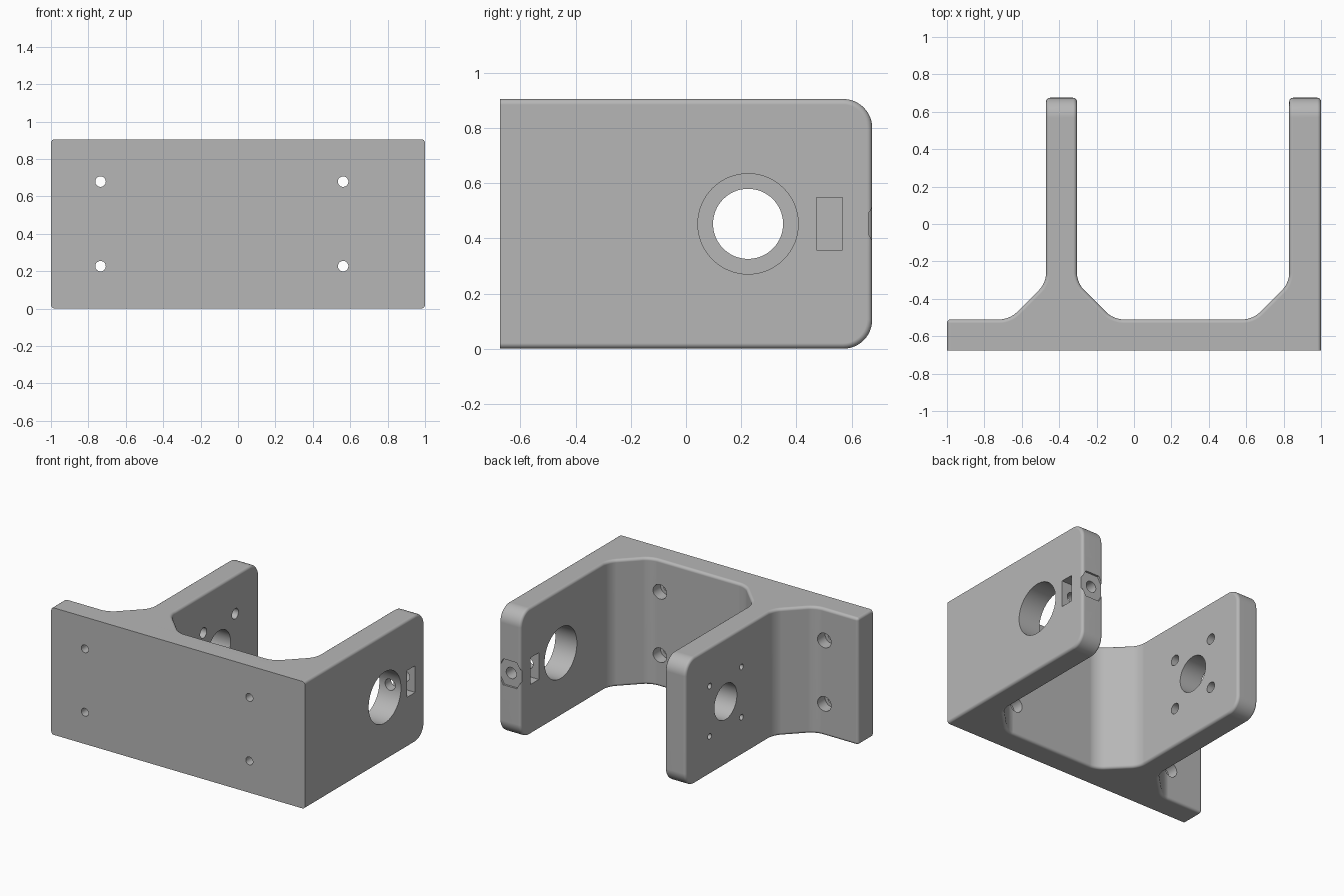
import bpy, bmesh, math
from mathutils import Matrix

if "Cube" in bpy.data.objects:
    bpy.data.objects.remove(bpy.data.objects["Cube"])

H, FRONT, BACK = 0.905, -0.675, 0.675
MID = 0.4525          # height of the bore axis
BORE_Y = 0.225

grey = bpy.data.materials.new("plain grey")
grey.diffuse_color = (0.47, 0.47, 0.47, 1)
grey.use_nodes = True
grey.node_tree.nodes["Principled BSDF"].inputs["Base Color"].default_value = grey.diffuse_color

# Plan outline: mounting plate, two walls and their sloped gussets
outline = [(-1, FRONT), (1, FRONT), (1, BACK), (0.83, BACK), (0.83, -0.315),
           (0.635, -0.51), (-0.11, -0.51), (-0.305, -0.315), (-0.305, BACK),
           (-0.47, BACK), (-0.47, -0.315), (-0.665, -0.51), (-1, -0.51)]
bends = [4, 5, 6, 7, 10, 11]

bm = bmesh.new()
base = bm.faces.new([bm.verts.new((x, y, 0)) for x, y in outline])
ext = bmesh.ops.extrude_face_region(bm, geom=[base])
bmesh.ops.translate(bm, vec=(0, 0, H),
                    verts=[v for v in ext["geom"] if isinstance(v, bmesh.types.BMVert)])
bmesh.ops.recalc_face_normals(bm, faces=bm.faces)


def round_edges(test, offset, segments):
    edges = [e for e in bm.edges if test(e.verts[0].co, e.verts[1].co, e)]
    bmesh.ops.bevel(bm, geom=edges, offset=offset, offset_type='OFFSET',
                    segments=segments, profile=0.5, affect='EDGES', clamp_overlap=False)


def is_bend(a, b, e):
    return abs(a.z - b.z) > 0.5 and any(
        math.hypot(a.x - outline[i][0], a.y - outline[i][1]) < 1e-4 for i in bends)


def is_wall_end(a, b, e):
    return min(a.y, b.y) > BACK - 1e-4 and abs(a.z - b.z) < 1e-4


def is_sharp(a, b, e):
    return max(a.y, b.y) > FRONT + 1e-4 and e.calc_face_angle(0) > math.radians(50)


round_edges(is_bend, 0.05, 6)         # soft gusset bends
round_edges(is_wall_end, 0.105, 12)   # large wall corners
round_edges(is_sharp, 0.02, 4)        # small fillets everywhere but the front face
bmesh.ops.recalc_face_normals(bm, faces=bm.faces)

mesh = bpy.data.meshes.new("bracket")
bm.to_mesh(mesh)
bm.free()
bracket = bpy.data.objects.new("bracket", mesh)
bpy.context.collection.objects.link(bracket)
mesh.materials.append(grey)
bpy.context.view_layer.objects.active = bracket
bracket.select_set(True)


def cut(build):
    """Subtract the shape made by build(bm) from the bracket."""
    cb = bmesh.new()
    build(cb)
    cm = bpy.data.meshes.new("cutter")
    cb.to_mesh(cm)
    cb.free()
    cm.materials.append(grey)
    cutter = bpy.data.objects.new("cutter", cm)
    cutter.hide_render = True
    bpy.context.collection.objects.link(cutter)
    mod = bracket.modifiers.new("cut", 'BOOLEAN')
    mod.operation, mod.solver, mod.object = 'DIFFERENCE', 'EXACT', cutter
    bpy.ops.object.modifier_apply(modifier=mod.name)
    bpy.data.objects.remove(cutter)


def drill(axis, start, end, center, radius, sides=32):
    """Round or hexagonal hole along x or y between two coordinates."""
    mid = (start + end) / 2
    if axis == 'X':
        place = Matrix.Translation((mid, center[0], center[1])) @ Matrix.Rotation(math.pi / 2, 4, 'Y')
    else:
        place = Matrix.Translation((center[0], mid, center[1])) @ Matrix.Rotation(math.pi / 2, 4, 'X')
        if sides == 6:  # hexagon corners point sideways
            place = place @ Matrix.Rotation(math.pi / 2, 4, 'Z')
    cut(lambda b: bmesh.ops.create_cone(b, cap_ends=True, segments=sides, radius1=radius,
                                        radius2=radius, depth=abs(end - start), matrix=place))


# Large bore in the right wall, smaller bore in the left wall
drill('X', 0.7, 1.1, (BORE_Y, MID), 0.182, 64)
drill('X', -0.6, -0.2, (BORE_Y, MID), 0.127, 64)

# Four counterbored screw holes around the left bore
for dy in (-0.179, 0.179):
    for dz in (-0.179, 0.179):
        c = (BORE_Y + dy, MID + dz)
        drill('X', -0.6, -0.2, c, 0.02, 24)
        drill('X', -0.385, -0.2, c, 0.037, 24)

# Four counterbored mounting holes in the plate
for x in (-0.735, 0.562):
    for z in (MID - 0.226, MID + 0.226):
        drill('Y', -0.8, -0.4, (x, z), 0.028)
        drill('Y', -0.59, -0.4, (x, z), 0.052)

# Nut slot through the right wall
cut(lambda b: bmesh.ops.create_cube(
    b, size=1, matrix=Matrix.Translation((0.915, 0.52, MID)) @ Matrix.Diagonal((0.4, 0.095, 0.19, 1))))

# Clamping bolt hole into the bore and its shallow hexagonal seat
drill('Y', 0.3, 0.8, (0.915, MID), 0.04)


def hex_seat(b):
    bmesh.ops.create_cone(
        b, cap_ends=True, segments=6, radius1=0.107, radius2=0.107, depth=0.1,
        matrix=Matrix.Translation((0.915, BACK - 0.014 + 0.05, MID)) @ Matrix.Rotation(math.pi / 2, 4, 'X'))
    # turn so that two corners point sideways
    top = max(abs(v.co.x - 0.915) for v in b.verts)
    if top < 0.1:
        bmesh.ops.rotate(b, cent=(0.915, 0, MID), verts=b.verts,
                         matrix=Matrix.Rotation(math.pi / 6, 3, 'Y'))


cut(hex_seat)

bpy.ops.object.shade_smooth_by_angle(angle=math.radians(30))
weighted = bracket.modifiers.new("even shading", 'WEIGHTED_NORMAL')
weighted.keep_sharp = True
